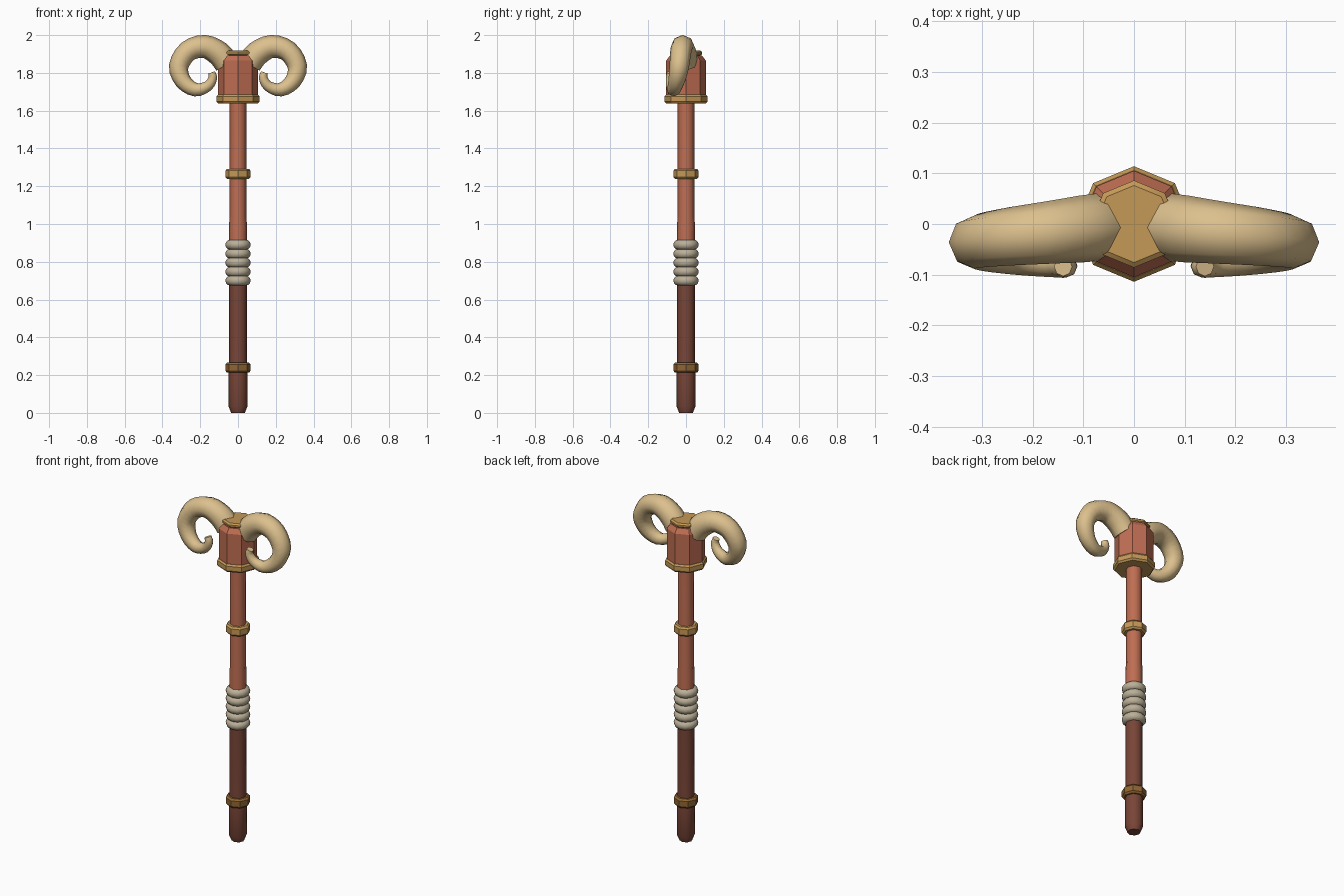
import bpy, bmesh, math
from mathutils import Vector
from mathutils.geometry import interpolate_bezier

if "Cube" in bpy.data.objects:
    bpy.data.objects.remove(bpy.data.objects["Cube"])


def material(name, rgb):
    m = bpy.data.materials.new(name)
    m.diffuse_color = (*rgb, 1)
    m.use_nodes = True
    m.node_tree.nodes["Principled BSDF"].inputs["Base Color"].default_value = m.diffuse_color
    return m


RED = material("red wood", (0.52, 0.155, 0.085))
DARK = material("dark wood", (0.19, 0.06, 0.038))
GOLD = material("gold", (0.56, 0.32, 0.095))
OLD_GOLD = material("old gold", (0.28, 0.13, 0.032))
HORN = material("horn", (0.72, 0.53, 0.27))
CORD = material("cord", (0.50, 0.43, 0.31))


def skin(name, rings, mat, smooth_angle):
    """Join equal rings of points into a closed, capped tube."""
    bm = bmesh.new()
    loops = [[bm.verts.new(p) for p in ring] for ring in rings]
    n = len(loops[0])
    for a, b in zip(loops, loops[1:]):
        for i in range(n):
            j = (i + 1) % n
            bm.faces.new((a[i], a[j], b[j], b[i]))
    bm.faces.new(loops[0][::-1])
    bm.faces.new(loops[-1])
    bmesh.ops.recalc_face_normals(bm, faces=bm.faces)
    me = bpy.data.meshes.new(name)
    bm.to_mesh(me)
    bm.free()
    ob = bpy.data.objects.new(name, me)
    bpy.context.collection.objects.link(ob)
    me.materials.append(mat)
    bpy.ops.object.select_all(action='DESELECT')
    bpy.context.view_layer.objects.active = ob
    ob.select_set(True)
    bpy.ops.object.shade_smooth_by_angle(angle=math.radians(smooth_angle))
    return ob


def turned(name, profile, mat, smooth_angle=30, sides=8):
    """Lathe a (radius, z) profile, with a corner on each axis."""
    turn = [math.tau * i / sides for i in range(sides)]
    rings = [[(r * math.cos(t), r * math.sin(t), z) for t in turn]
             for r, z in profile]
    return skin(name, rings, mat, smooth_angle)


# Shaft: dark lower half with a thicker foot, red upper half
turned("lower_shaft", [(0.036, 0), (0.050, 0.035), (0.050, 0.20),
                       (0.047, 0.26), (0.047, 0.70)], DARK, 50)
turned("upper_shaft", [(0.047, 0.70), (0.047, 1.0), (0.044, 1.05),
                       (0.044, 1.66)], RED, 50)

# Metal bands
for name, z, mat in (("lower_band", 0.24, OLD_GOLD), ("upper_band", 1.265, GOLD)):
    turned(name, [(0.058, z - 0.027), (0.067, z - 0.017),
                  (0.067, z + 0.017), (0.058, z + 0.027)], mat)

# Cord wrapped round the grip
for i in range(5):
    z = 0.70 + i * 0.0475
    arc = [math.radians(a) for a in range(-90, 91, 30)]
    turned(f"grip_cord_{i + 1}", [(0.042 + 0.025 * math.cos(a), z + 0.026 * math.sin(a))
                                  for a in arc], CORD, 60, 12)

# Head block, its collar and the cap
turned("head_block", [(0.105, 1.66), (0.105, 1.865), (0.085, 1.892)], RED)
turned("head_collar", [(0.105, 1.638), (0.114, 1.648),
                       (0.114, 1.675), (0.106, 1.685)], GOLD)
turned("head_cap", [(0.068, 1.885), (0.086, 1.90), (0.086, 1.91), (0.076, 1.918)], GOLD)


# Horns: tapering spiral, each key is (x, y, z, radius)
KEYS = [(0.060, -0.005, 1.852, 0.067), (0.105, -0.010, 1.905, 0.066),
        (0.180, -0.018, 1.940, 0.061), (0.265, -0.027, 1.915, 0.056),
        (0.314, -0.036, 1.835, 0.052), (0.290, -0.050, 1.755, 0.044),
        (0.225, -0.065, 1.711, 0.036), (0.160, -0.077, 1.730, 0.028),
        (0.134, -0.083, 1.772, 0.023), (0.140, -0.084, 1.802, 0.019)]


def spline(keys, steps):
    """Smooth path through the keys, plus linear radius."""
    pts = [Vector(k[:3]) for k in keys]
    last = len(pts) - 1
    tan = [(pts[min(i + 1, last)] - pts[max(i - 1, 0)]) / 6 for i in range(last + 1)]
    out = []
    for i in range(last):
        seg = interpolate_bezier(pts[i], pts[i] + tan[i],
                                 pts[i + 1] - tan[i + 1], pts[i + 1], steps + 1)
        for s in range(steps):
            f = s / steps
            out.append((seg[s], keys[i][3] * (1 - f) + keys[i + 1][3] * f))
    return out + [(pts[-1], keys[-1][3])]


path = spline(KEYS, 3)
for name, side in (("right_horn", 1), ("left_horn", -1)):
    rings = []
    for i, (p, r) in enumerate(path):
        d = (path[min(i + 1, len(path) - 1)][0] - path[max(i - 1, 0)][0]).normalized()
        u = d.cross(Vector((0, 1, 0))).normalized()
        v = d.cross(u)
        ring = [p + r * (math.cos(math.tau * k / 8) * u + math.sin(math.tau * k / 8) * v)
                for k in range(8)]
        rings.append([(side * q.x, q.y, q.z) for q in ring])
    skin(name, rings, HORN, 50)
